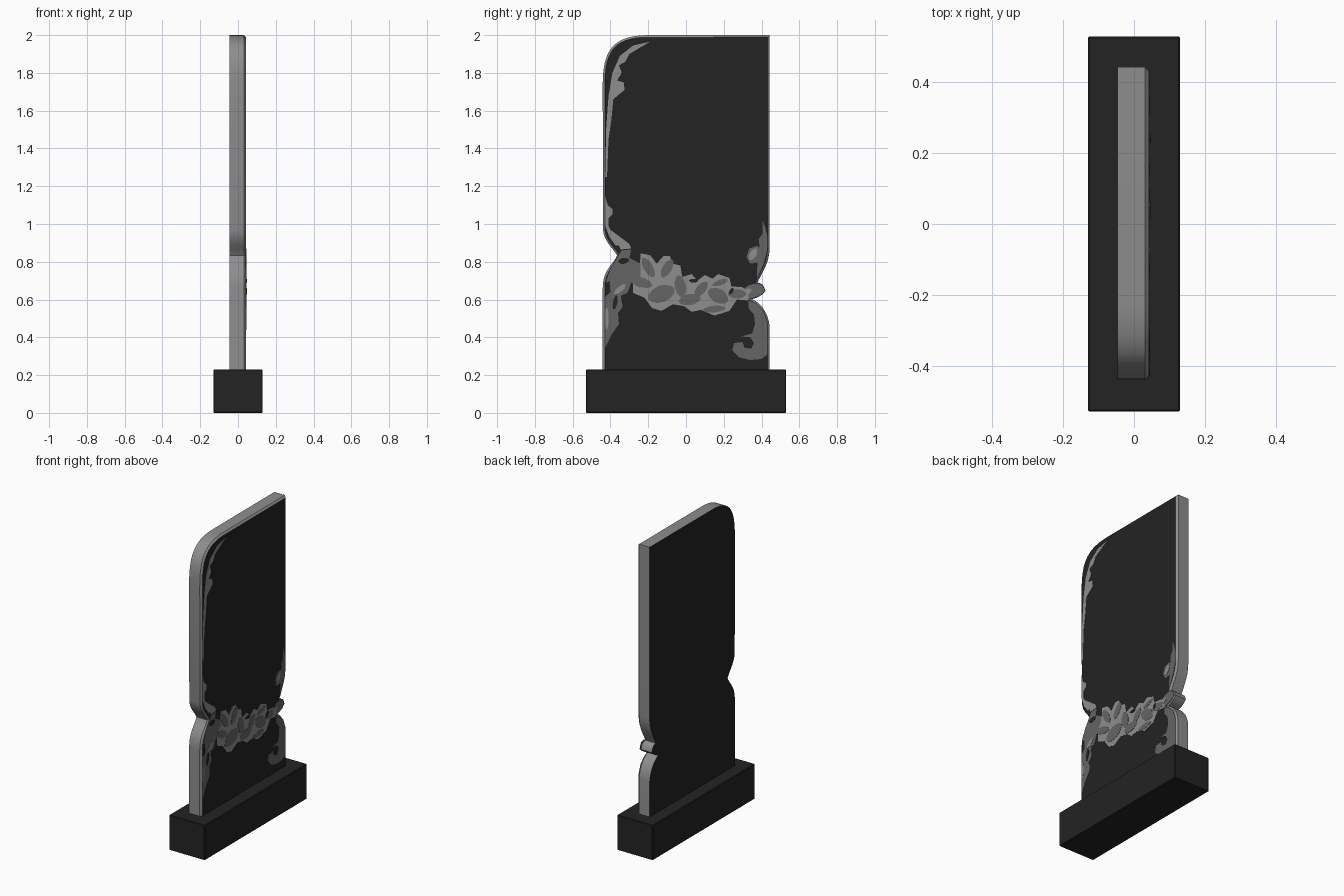
import bpy, bmesh
from math import cos, sin, pi, radians
from mathutils import Vector


def material(name, v):
    m = bpy.data.materials.new(name)
    m.diffuse_color = (v, v, v, 1)
    return m


BLACK = material("polished black granite", 0.017)
MID = material("mid grey carving", 0.13)
LIGHT = material("light grey stone", 0.27)
FRONT, BACK, RIM = 0.042, -0.046, 0.011


def finish(name, bm, mats):
    bmesh.ops.recalc_face_normals(bm, faces=bm.faces)
    me = bpy.data.meshes.new(name)
    bm.to_mesh(me)
    bm.free()
    for m in mats:
        me.materials.append(m)
    ob = bpy.data.objects.new(name, me)
    bpy.context.collection.objects.link(ob)
    return ob


def bezier(a, b, c, d, n=10):
    """Points on a cubic curve from a towards d, leaving out d."""
    pts = []
    for i in range(n):
        t = i / n
        u = 1 - t
        pts.append(tuple(u**3 * a[k] + 3 * u * u * t * b[k] + 3 * u * t * t * c[k] + t**3 * d[k]
                         for k in (0, 1)))
    return pts


def extrude(bm, pts, x0, x1):
    """Extrude a (y, z) outline along x and return the front cap."""
    f = bm.faces.new([bm.verts.new((x0, y, z)) for y, z in pts])
    r = bmesh.ops.extrude_face_region(bm, geom=[f], use_keep_orig=True)
    vs = [g for g in r["geom"] if isinstance(g, bmesh.types.BMVert)]
    bmesh.ops.translate(bm, verts=vs, vec=(x1 - x0, 0, 0))
    return next(g for g in r["geom"] if isinstance(g, bmesh.types.BMFace))


def plate(name, pts, mat, level=1):
    """Thin painted plate lying on the front of the slab."""
    bm = bmesh.new()
    extrude(bm, pts, FRONT - 0.001, FRONT + 0.0015 * level)
    return finish(name, bm, [mat])


def petals(name, specs, mat, level):
    """Pointed leaves: centre y, centre z, half length, half width, angle."""
    bm = bmesh.new()
    for cy, cz, l, w, ang in specs:
        a = radians(ang)
        pts = []
        for i in range(12):
            t = 2 * pi * i / 12
            p, q = l * cos(t), w * sin(t) * (0.75 + 0.25 * abs(sin(t)))
            pts.append((cy + p * cos(a) - q * sin(a), cz + p * sin(a) + q * cos(a)))
        extrude(bm, pts, FRONT - 0.001, FRONT + 0.0015 * level)
    return finish(name, bm, [mat])


# Plinth
bm = bmesh.new()
bmesh.ops.create_cube(bm, size=1)
for v in bm.verts:
    v.co = Vector((v.co.x * 0.26, v.co.y * 1.06, v.co.z * 0.23 + 0.115))
bmesh.ops.bevel(bm, geom=bm.edges[:], offset=0.004, segments=1, affect='EDGES')
finish("plinth", bm, [BLACK])

# Slab outline: left side up, over the shoulder, down the right side with the bud
outline = [(-0.441, 0.2)]
outline += bezier((-0.441, 0.66), (-0.441, 0.76), (-0.385, 0.785), (-0.365, 0.833))
outline += bezier((-0.365, 0.833), (-0.39, 0.88), (-0.441, 0.91), (-0.441, 0.99))
outline += bezier((-0.441, 1.74), (-0.441, 1.94), (-0.37, 2.0), (-0.19, 2.0), 16)
outline += [(0.443, 2.0)]
outline += bezier((0.443, 0.88), (0.443, 0.79), (0.40, 0.74), (0.378, 0.69))
outline += bezier((0.378, 0.69), (0.40, 0.69), (0.415, 0.67), (0.421, 0.644), 6)
outline += bezier((0.421, 0.644), (0.40, 0.62), (0.38, 0.61), (0.35, 0.603), 6)
outline += bezier((0.35, 0.603), (0.40, 0.58), (0.443, 0.52), (0.443, 0.44))
outline += [(0.443, 0.2)]

# Slab with a chamfered front rim; faces seen square on are black
bm = bmesh.new()
cap = extrude(bm, outline, BACK, FRONT - RIM)
bmesh.ops.inset_region(bm, faces=[cap], thickness=RIM, depth=0, use_even_offset=True)
for v in cap.verts:
    v.co.x = FRONT
bm.normal_update()
for f in bm.faces:
    f.material_index = 1 if abs(f.normal.x) > 0.95 else 0
slab = finish("slab", bm, [LIGHT, BLACK])
bpy.context.view_layer.objects.active = slab
slab.select_set(True)
bpy.ops.object.shade_smooth_by_angle(angle=radians(25))

# Upper left vine
plate("upper_left_vine", [
    (-0.19, 1.965), (-0.28, 1.945), (-0.35, 1.89), (-0.39, 1.80), (-0.41, 1.68), (-0.423, 1.5),
    (-0.428, 1.25), (-0.418, 1.25), (-0.41, 1.45), (-0.395, 1.55), (-0.385, 1.66), (-0.35, 1.69),
    (-0.325, 1.71), (-0.33, 1.75), (-0.365, 1.76), (-0.34, 1.80), (-0.355, 1.84), (-0.32, 1.86),
    (-0.30, 1.90), (-0.25, 1.93)], LIGHT)
plate("left_vine_tip", [
    (-0.428, 1.15), (-0.428, 0.99), (-0.405, 0.93), (-0.372, 0.885), (-0.30, 0.895),
    (-0.29, 0.87), (-0.345, 0.865), (-0.36, 0.90), (-0.385, 0.94), (-0.41, 0.99),
    (-0.41, 1.03), (-0.39, 1.05), (-0.39, 1.08), (-0.415, 1.10)], LIGHT)

# Lower left leaf scroll
plate("lower_left_scroll", [
    (-0.358, 0.835), (-0.34, 0.86), (-0.29, 0.865), (-0.30, 0.82), (-0.24, 0.79), (-0.24, 0.66),
    (-0.29, 0.69), (-0.31, 0.635), (-0.345, 0.62), (-0.335, 0.56), (-0.36, 0.53), (-0.355, 0.47),
    (-0.39, 0.42), (-0.43, 0.34), (-0.43, 0.61), (-0.40, 0.64), (-0.405, 0.70), (-0.425, 0.69),
    (-0.40, 0.765)], MID)
petals("lower_left_highlights", [
    (-0.35, 0.655, 0.04, 0.014, 40), (-0.42, 0.50, 0.06, 0.01, 90)], LIGHT, 2)
petals("lower_left_gaps", [
    (-0.33, 0.805, 0.03, 0.016, 10), (-0.375, 0.585, 0.04, 0.012, 80)], BLACK, 2)

# Flower garland across the middle
plate("garland", [
    (-0.28, 0.70), (-0.245, 0.77), (-0.24, 0.845), (-0.19, 0.835), (-0.155, 0.79), (-0.12, 0.83),
    (-0.085, 0.83), (-0.07, 0.79), (-0.03, 0.78), (-0.02, 0.72), (0.03, 0.735), (0.06, 0.70),
    (0.10, 0.73), (0.14, 0.71), (0.17, 0.735), (0.23, 0.715), (0.24, 0.67), (0.30, 0.665),
    (0.33, 0.64), (0.33, 0.595), (0.27, 0.60), (0.23, 0.54), (0.15, 0.515), (0.08, 0.545),
    (0.03, 0.535), (-0.01, 0.565), (-0.07, 0.575), (-0.13, 0.54), (-0.18, 0.555),
    (-0.22, 0.61), (-0.28, 0.635)], LIGHT)
petals("garland_petals", [
    (-0.20, 0.77, 0.06, 0.025, 120), (-0.10, 0.765, 0.055, 0.025, 60),
    (-0.13, 0.63, 0.075, 0.045, 20), (-0.23, 0.69, 0.055, 0.025, 160),
    (-0.03, 0.67, 0.06, 0.03, 100), (0.02, 0.60, 0.06, 0.03, 10),
    (0.08, 0.655, 0.05, 0.025, 50), (0.17, 0.62, 0.06, 0.038, 150),
    (0.18, 0.69, 0.045, 0.015, 20), (0.15, 0.55, 0.06, 0.018, 5),
    (0.27, 0.63, 0.05, 0.025, 0)], MID, 2)
petals("garland_gaps", [(0.04, 0.70, 0.025, 0.01, 0), (0.24, 0.645, 0.02, 0.01, 60)], BLACK, 3)

# Bud that reaches over the right edge
plate("bud", [
    (0.29, 0.645), (0.33, 0.675), (0.378, 0.688), (0.405, 0.68), (0.42, 0.644),
    (0.395, 0.62), (0.35, 0.605), (0.31, 0.60)], MID)
petals("bud_highlight", [(0.32, 0.64, 0.03, 0.015, 30)], LIGHT, 2)

# Right hand vines
plate("upper_right_vine", [
    (0.405, 1.02), (0.42, 0.98), (0.431, 0.93), (0.43, 0.86), (0.41, 0.785), (0.375, 0.71),
    (0.375, 0.76), (0.38, 0.795), (0.34, 0.79), (0.32, 0.825), (0.335, 0.87), (0.375, 0.885),
    (0.39, 0.875), (0.385, 0.92), (0.405, 0.95)], MID)
petals("upper_right_highlight", [(0.355, 0.84, 0.035, 0.018, 60)], LIGHT, 2)
plate("lower_right_scroll", [
    (0.33, 0.595), (0.37, 0.58), (0.41, 0.54), (0.431, 0.48), (0.431, 0.31), (0.40, 0.285),
    (0.34, 0.28), (0.28, 0.295), (0.245, 0.33), (0.255, 0.37), (0.30, 0.375), (0.31, 0.345),
    (0.345, 0.34), (0.36, 0.37), (0.34, 0.40), (0.29, 0.405), (0.35, 0.42), (0.365, 0.47),
    (0.36, 0.52), (0.33, 0.555)], MID)
